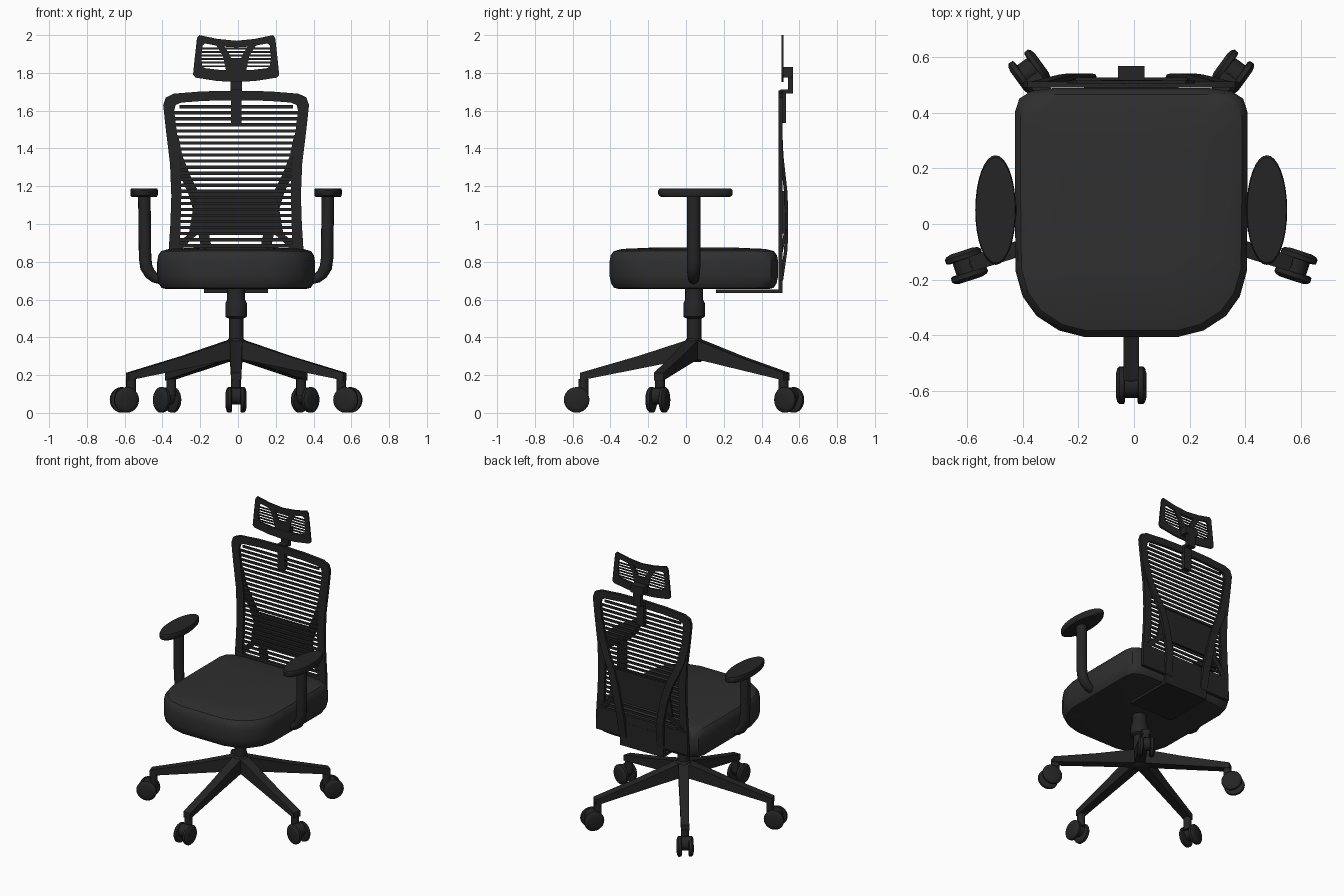
import bpy, bmesh, math
from mathutils import Vector as V

if "Cube" in bpy.data.objects:
    bpy.data.objects.remove(bpy.data.objects["Cube"])

CX = -0.01            # body centre line
HUB = V((CX, 0.043, 0))
Z = V((0, 0, 1))

dark = bpy.data.materials.new("dark_plastic")
dark.diffuse_color = (0.018, 0.018, 0.018, 1)
dark.use_nodes = True
dark.node_tree.nodes["Principled BSDF"].inputs["Base Color"].default_value = dark.diffuse_color
cloth = bpy.data.materials.new("dark_cloth")
cloth.diffuse_color = (0.028, 0.028, 0.028, 1)
cloth.use_nodes = True
cloth.node_tree.nodes["Principled BSDF"].inputs["Base Color"].default_value = cloth.diffuse_color


def build(name, lofts, wrap=False, smooth=True, mat=dark):
    """One object from lists of cross-section rings, skinned in order."""
    bm = bmesh.new()
    for rings in lofts:
        vs = [[bm.verts.new(p) for p in r] for r in rings]
        n = len(vs[0])
        pairs = list(zip(vs, vs[1:])) + ([(vs[-1], vs[0])] if wrap else [])
        for a, b in pairs:
            for i in range(n):
                j = (i + 1) % n
                bm.faces.new((a[i], a[j], b[j], b[i]))
        if not wrap:
            bm.faces.new(vs[0])
            bm.faces.new(vs[-1])
    bmesh.ops.recalc_face_normals(bm, faces=bm.faces)
    me = bpy.data.meshes.new(name)
    bm.to_mesh(me)
    bm.free()
    me.materials.append(mat)
    ob = bpy.data.objects.new(name, me)
    bpy.context.collection.objects.link(ob)
    if smooth:
        bpy.ops.object.select_all(action='DESELECT')
        ob.select_set(True)
        bpy.context.view_layer.objects.active = ob
        bpy.ops.object.shade_smooth_by_angle(angle=math.radians(35))
    return ob


def rect(c, a, b):
    return [c - a - b, c + a - b, c + a + b, c - a + b]


def ring(c, a, b, n=24):
    return [c + a * math.cos(2 * math.pi * i / n) + b * math.sin(2 * math.pi * i / n) for i in range(n)]


def box(x0, x1, y0, y1, z0, z1):
    c = V(((x0 + x1) / 2 + CX, (y0 + y1) / 2, 0))
    return [rect(c + Z * z, V(((x1 - x0) / 2, 0, 0)), V((0, (y1 - y0) / 2, 0))) for z in (z0, z1)]


def lathe(c, axis, u, w, prof, n=24):
    return [ring(c + axis * h, u * r, w * r, n) for h, r in prof]


def mirrored(half):
    return half + [(-x, y) for x, y in reversed(half) if x > 0]


def xz(half, y):
    return [V((x + CX, y, z)) for x, z in mirrored(half)]


def ribbon(s, pts, w, t):
    return [rect(V((s * x + CX, y, z)), V((w / 2, 0, 0)), V((0, t / 2, 0))) for x, y, z in pts]


# seat cushion
plan = mirrored([(0, -.405), (.17, -.405), (.26, -.382), (.34, -.33), (.39, -.26), (.415, -.17), (.418, .1),
                 (.418, .40), (.402, .45), (.36, .477), (.28, .488), (0, .488)])
levels = [(.88, .655), (.945, .662), (.98, .685), (1, .725), (1, .80), (.985, .835), (.95, .856), (.85, .868), (.5, .875)]
build("seat", [[[V((CX + x * s, .04 + (y - .04) * s, z)) for x, y in plan] for s, z in levels]], mat=cloth)

# plate under the seat and the upright joining it to the back
build("seat_plate", [box(-.17, .17, .16, .51, .635, .652), box(-.17, .17, .49, .512, .635, .80)], smooth=False)

# gas column and hub
X, Y = V((1, 0, 0)), V((0, 1, 0))
build("column", [lathe(HUB, Z, X, Y, [(.27, .035), (.28, .05), (.38, .05), (.395, .038), (.50, .038), (.505, .052),
                                      (.51, .057), (.58, .057), (.60, .047), (.66, .047)])])

# five legs with twin-wheel casters
for k in range(5):
    a = math.radians(-90 + 72 * k)
    u, t = V((math.cos(a), math.sin(a), 0)), V((-math.sin(a), math.cos(a), 0))
    leg = [rect(HUB + u * r + Z * (lo + hi) / 2, t * w, Z * (hi - lo) / 2)
           for r, lo, hi, w in [(.0, .28, .395, .034), (.06, .28, .378, .034), (.30, .232, .30, .030), (.605, .172, .212, .027)]]
    build(f"base_leg_{k + 1}", [leg], smooth=False)
    c = HUB + u * .622 + Z * .069
    stem = lathe(HUB + u * .585, Z, u, t, [(.09, .026), (.18, .026)], 12)
    hood = lathe(c + Z * .02, t, u, Z, [(-.025, .045), (.025, .045)], 16)
    wheels = [lathe(c, t * s, u, Z, [(.022, .058), (.026, .067), (.042, .068), (.050, .06), (.055, .042)])
              for s in (1, -1)]
    build(f"caster_{k + 1}", [stem, hood] + wheels)

# armrests: bent post and oval pad
for s, side in ((1, "right"), (-1, "left")):
    path = [(.40, .705), (.43, .715), (.455, .735), (.475, .77), (.482, .82), (.484, 1.0), (.486, 1.15)]
    rings = []
    for i, (x, z) in enumerate(path):
        x0, z0 = path[max(i - 1, 0)]
        x1, z1 = path[min(i + 1, len(path) - 1)]
        d = V((s * (x1 - x0), 0, z1 - z0)).normalized()
        r = .024 + .009 * min(i / 3, 1)
        rings.append(ring(V((CX + s * x, .04, z)), d.cross(Y) * r, Y * (r + .003), 16))
    build(f"arm_post_{side}", [rings])
    c = V((CX + s * .487, .05, 0))
    build(f"arm_pad_{side}", [[ring(c + Z * z, X * .073 * f, Y * .197 * f, 32)
                               for f, z in [(.9, 1.142), (.98, 1.15), (1, 1.16), (1, 1.178), (.96, 1.187)]]])

# backrest frame
outer = [(0, 1.706), (.18, 1.702), (.33, 1.69), (.372, 1.67), (.386, 1.63), (.372, 1.5), (.350, 1.32),
         (.343, 1.15), (.348, 1.0), (.357, .86), (.36, .70), (0, .70)]
inner = [(0, 1.655), (.17, 1.652), (.29, 1.643), (.32, 1.63), (.328, 1.60), (.313, 1.48), (.292, 1.32),
         (.290, 1.15), (.294, 1.0), (.298, .90), (.298, .86), (0, .86)]
build("back_frame", [[xz(outer, .49), xz(outer, .511), xz(inner, .511), xz(inner, .49)]], wrap=True)


def half_width(z):
    side = inner[4:11]
    for (x0, z0), (x1, z1) in zip(side, side[1:]):
        if z1 <= z <= z0:
            return x1 + (x0 - x1) * (z - z1) / (z0 - z1) + .01
    return .30


# mesh slats
build("back_slats", [box(-half_width(z), half_width(z), .496, .504, z - .0085, z + .0085)
                     for z in [.885 + .032 * i for i in range(24)]], smooth=False)

# bulging rear struts, lower braces and lumbar panel
strut = [(.335, .502, 1.47), (.312, .507, 1.36), (.272, .518, 1.26), (.228, .528, 1.17), (.195, .532, 1.06),
         (.172, .532, .95), (.155, .528, .86), (.148, .505, .70)]
brace = [(.20, .527, .97), (.27, .517, .91), (.325, .505, .85)]
build("back_struts", [ribbon(s, strut, .056, .018) for s in (1, -1)])
build("back_braces", [ribbon(s, brace, .05, .014) for s in (1, -1)])
lumbar = [(0, 1.175), (.20, 1.175), (.225, 1.10), (.25, .95), (0, .95)]
build("lumbar_panel", [[xz(lumbar, .512), xz(lumbar, .526)]], smooth=False)

# headrest bracket
build("headrest_bracket", [box(-.028, .028, .497, .53, 1.535, 1.71), box(-.028, .028, .50, .567, 1.69, 1.712),
                           box(-.03, .03, .54, .567, 1.69, 1.83), box(-.048, .048, .508, .567, 1.775, 1.83)], smooth=False)

# headrest frame, slats and forked support
h_out = [(0, 1.97), (.10, 1.98), (.195, 2.0), (.207, 1.985), (.219, 1.88), (.228, 1.79), (.215, 1.775), (.10, 1.757), (0, 1.752)]
h_in = [(0, 1.935), (.08, 1.94), (.165, 1.956), (.178, 1.945), (.184, 1.88), (.179, 1.835), (.165, 1.825), (.08, 1.815), (0, 1.812)]
build("headrest_frame", [[xz(h_out, .505), xz(h_out, .516), xz(h_in, .516), xz(h_in, .505)]], wrap=True)
build("headrest_slats", [box(-.185, .185, .508, .513, z - .005, z + .005)
                         for z in [1.835 + .019 * i for i in range(6)]], smooth=False)
fork = [(.088, .512, 1.95), (.05, .512, 1.89), (.03, .512, 1.80)]
build("headrest_fork", [ribbon(s, fork, .04, .01) for s in (1, -1)] + [box(-.04, .04, .507, .517, 1.80, 1.875)], smooth=False)
